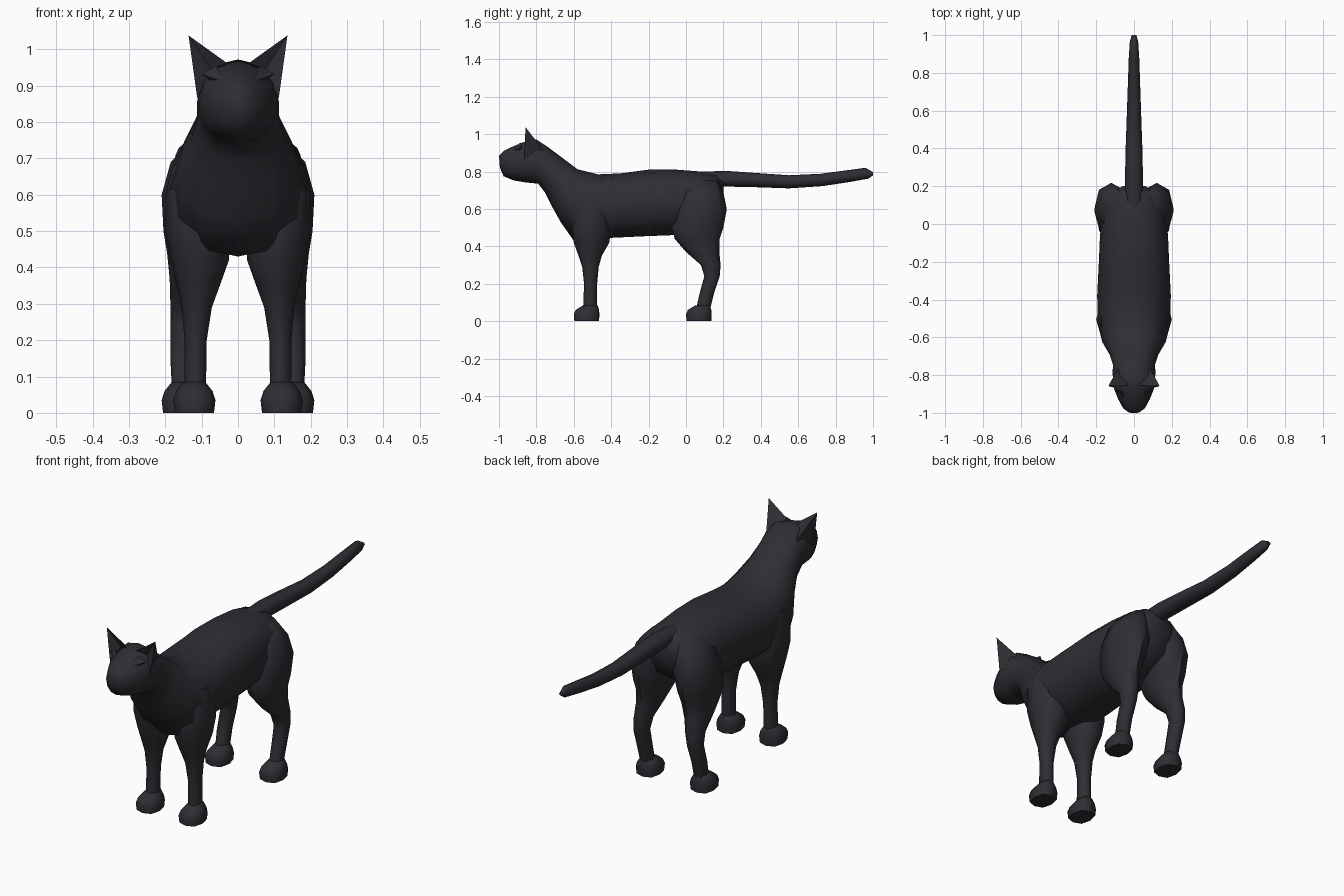
import bpy, bmesh, math
from mathutils import Vector

if "Cube" in bpy.data.objects:
    bpy.data.objects.remove(bpy.data.objects["Cube"])

fur = bpy.data.materials.new("charcoal_fur")
fur.diffuse_color = (0.027, 0.027, 0.034, 1)
fur.use_nodes = True
fur.node_tree.nodes["Principled BSDF"].inputs["Base Color"].default_value = fur.diffuse_color


def finish(name, bm, mirror=False, angle=60):
    bmesh.ops.recalc_face_normals(bm, faces=bm.faces)
    mesh = bpy.data.meshes.new(name)
    bm.to_mesh(mesh)
    bm.free()
    mesh.materials.append(fur)
    ob = bpy.data.objects.new(name, mesh)
    bpy.context.collection.objects.link(ob)
    if mirror:
        ob.modifiers.new("mirror", 'MIRROR')
    bpy.ops.object.select_all(action='DESELECT')
    ob.select_set(True)
    bpy.context.view_layer.objects.active = ob
    bpy.ops.object.shade_smooth_by_angle(angle=math.radians(angle))
    return ob


def loft(name, rings, sides, power=1.0, mirror=False):
    """Skin a row of ovals, each given as centre, half side and half up vectors."""
    bm = bmesh.new()
    rows = []
    for c, u, v in rings:
        row = []
        for i in range(sides):
            a = 2 * math.pi * i / sides
            s, t = (math.copysign(abs(k) ** power, k) if abs(k) > 1e-6 else 0
                    for k in (math.cos(a), math.sin(a)))
            row.append(bm.verts.new(c + u * s + v * t))
        rows.append(row)
    for a, b in zip(rows, rows[1:]):
        for i in range(sides):
            j = (i + 1) % sides
            bm.faces.new((a[i], a[j], b[j], b[i]))
    bm.faces.new(rows[0])
    bm.faces.new(rows[-1])
    return finish(name, bm, mirror)


def spine(ty, tz, by, bz, w):
    """Oval from a top point, a bottom point and a half width."""
    top, bot = Vector((0, ty, tz)), Vector((0, by, bz))
    return (top + bot) / 2, Vector((w, 0, 0)), (top - bot) / 2


def slab(z, y0, y1, x0, x1):
    """Level oval from its height and its extents."""
    return (Vector(((x0 + x1) / 2, (y0 + y1) / 2, z)),
            Vector(((x1 - x0) / 2, 0, 0)), Vector((0, (y1 - y0) / 2, 0)))


# Head, neck and torso in one skin
body = [(-1.0, .885, -.995, .82, .028), (-.975, .91, -.975, .775, .058),
        (-.93, .932, -.92, .752, .085), (-.875, .955, -.86, .742, .108),
        (-.80, .972, -.79, .735, .113), (-.73, .925, -.755, .69, .112),
        (-.66, .872, -.72, .62, .13), (-.58, .812, -.67, .53, .168),
        (-.47, .785, -.60, .43, .19), (-.35, .79, -.41, .445, .195),
        (-.2, .81, -.2, .455, .186), (-.05, .81, -.07, .46, .18),
        (.08, .80, .06, .50, .165), (.16, .785, .16, .56, .13),
        (.2, .75, .2, .65, .06)]
loft("body", [spine(*r) for r in body], 12, .9)

# Tail
tail = [(.08, .80, .13, .70, .045), (.22, .803, .2, .72, .048),
        (.38, .792, .38, .716, .045), (.55, .78, .55, .71, .039),
        (.72, .788, .73, .722, .033), (.87, .808, .88, .745, .028),
        (.96, .82, .975, .762, .022), (1.0, .797, 1.0, .78, .012)]
loft("tail", [spine(*r) for r in tail], 8)

# Front legs
front = [(.68, -.60, -.42, .05, .18), (.60, -.61, -.40, .04, .20),
         (.50, -.615, -.40, .02, .20), (.42, -.60, -.41, .025, .185),
         (.35, -.575, -.45, .05, .168), (.29, -.555, -.467, .072, .155),
         (.2, -.545, -.475, .086, .147), (.07, -.55, -.475, .088, .147)]
loft("front_legs", [slab(*r) for r in front], 8, .9, True)

# Hind legs with haunches
hind = [(.755, .02, .17, .04, .12), (.69, -.03, .20, .02, .185),
        (.60, -.06, .218, .03, .21), (.50, -.075, .20, .045, .205),
        (.44, -.06, .18, .06, .195), (.37, .0, .178, .085, .188),
        (.30, .08, .185, .105, .186), (.24, .098, .18, .115, .186),
        (.15, .073, .15, .12, .186), (.07, .055, .13, .12, .182)]
loft("hind_legs", [slab(*r) for r in hind], 8, .9, True)

# Paws
for name, y, x in (("front_paws", -.60, .12), ("hind_paws", .0, .152)):
    paw = [(0, .003, .135, .054), (.035, .0, .137, .058),
           (.06, .01, .135, .05), (.085, .05, .128, .03)]
    loft(name, [slab(z, y + a, y + b, x - w, x + w) for z, a, b, w in paw], 8, .75, True)

# Ears, with a hollow front
bm = bmesh.new()
tip, inner, outer, back, hollow = [bm.verts.new(p) for p in (
    (.136, -.858, 1.038), (.03, -.855, .962), (.112, -.865, .865),
    (.085, -.765, .915), (.075, -.835, .945))]
for f in ((tip, inner, hollow), (tip, hollow, outer), (tip, outer, back),
          (tip, back, inner), (inner, back, outer, hollow)):
    bm.faces.new(f)
finish("ears", bm, True, 40)

# Brow ridges over the eyes
bm = bmesh.new()
a, b, c, d = [bm.verts.new(p) for p in (
    (.04, -.935, .91), (.10, -.875, .932), (.06, -.885, .955), (.065, -.89, .905))]
for f in ((a, b, c), (a, d, b), (a, c, d), (b, d, c)):
    bm.faces.new(f)
finish("brows", bm, True, 40)
